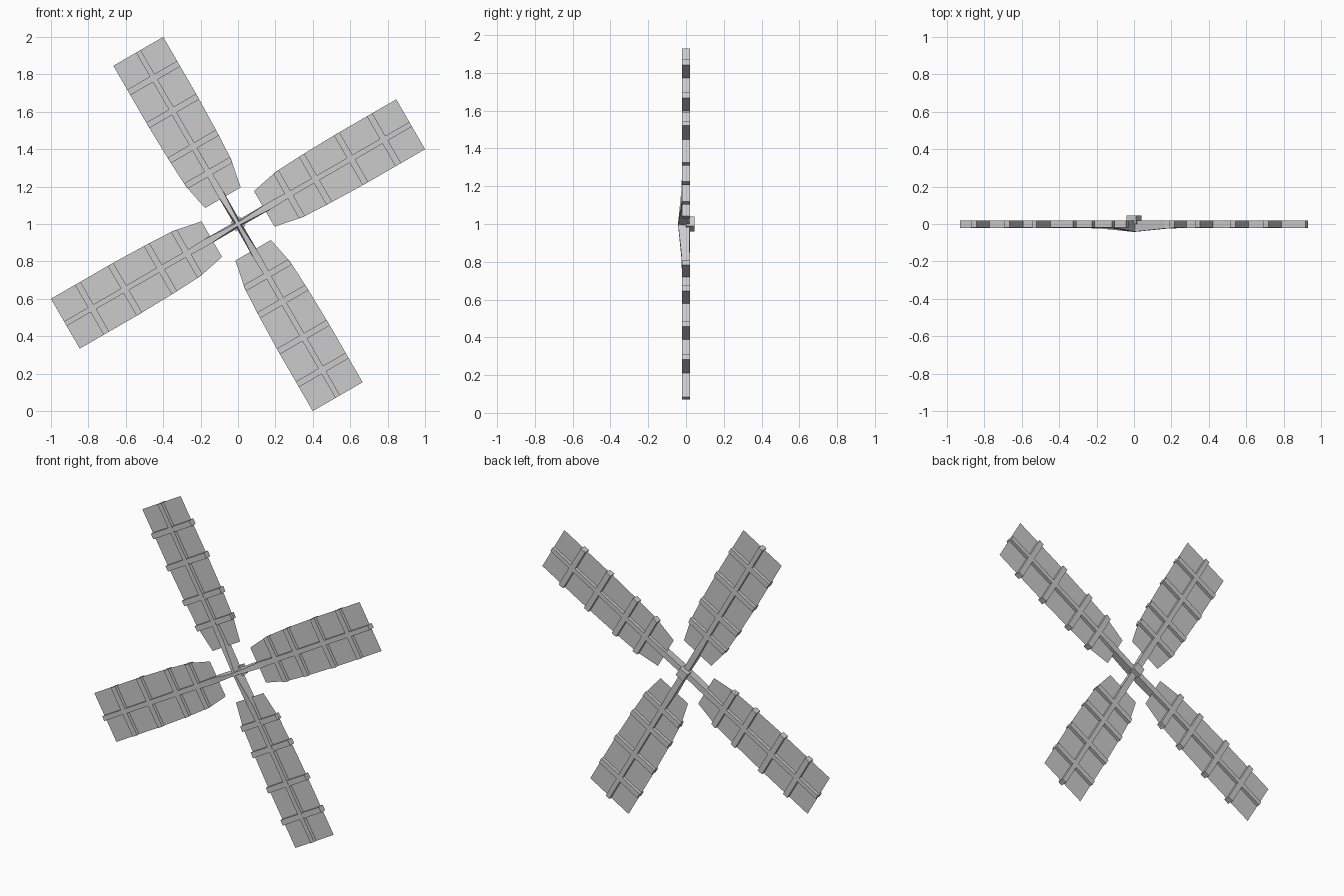
import bpy, bmesh, math
from mathutils import Matrix

if "Cube" in bpy.data.objects:
    bpy.data.objects.remove(bpy.data.objects["Cube"])

HUB = Matrix.Translation((0, 0, 1))
TIP = 1.066
# half-width of the sail at distances from the hub
OUTLINE = [(0.162, 0.110), (0.315, 0.141), (0.478, 0.149), (0.697, 0.154), (TIP, 0.154)]
RUNGS = [0.315, 0.478, 0.698, 0.901]


def half_width(u):
    for (a, wa), (b, wb) in zip(OUTLINE, OUTLINE[1:]):
        if a <= u <= b:
            return wa + (wb - wa) * (u - a) / (b - a)


def finish(name, bm, matrix):
    bmesh.ops.recalc_face_normals(bm, faces=bm.faces[:])
    me = bpy.data.meshes.new(name)
    bm.to_mesh(me)
    bm.free()
    ob = bpy.data.objects.new(name, me)
    ob.matrix_world = matrix
    bpy.context.collection.objects.link(ob)
    return ob


def loft(name, sections, matrix):
    """Join four-point sections into a closed solid."""
    bm = bmesh.new()
    rings = [[bm.verts.new(p) for p in s] for s in sections]
    for r, s in zip(rings, rings[1:]):
        for i in range(4):
            j = (i + 1) % 4
            bm.faces.new((r[i], r[j], s[j], s[i]))
    bm.faces.new(rings[0])
    bm.faces.new(rings[-1])
    return finish(name, bm, matrix)


def sail(matrix):
    # single thin sheet, split along the spar
    bm = bmesh.new()
    rows = [[bm.verts.new((u, 0, v)) for v in (-w, 0, w)] for u, w in OUTLINE]
    for a, b in zip(rows, rows[1:]):
        for i in range(2):
            bm.faces.new((a[i], b[i], b[i + 1], a[i + 1]))
    finish("sail_sheet", bm, matrix)


def spar(matrix):
    # distance, front y, back y, front half-width, back half-width
    stations = [(0.0, -0.042, 0.018, 0.008, 0.018),
                (0.20, -0.024, 0.02, 0.019, 0.019),
                (0.32, -0.021, 0.02, 0.015, 0.015),
                (TIP, -0.021, 0.02, 0.014, 0.014)]
    loft("spar", [[(u, f, -wf), (u, f, wf), (u, b, wb), (u, b, -wb)]
                  for u, f, b, wf, wb in stations], matrix)


def rung(u, matrix):
    # cross bar with ends following the sail edge
    a, b = u - 0.017, u + 0.017
    secs = []
    for s in (-1, 1):
        va, vb = s * half_width(a), s * half_width(b)
        secs.append([(a, -0.02, va), (b, -0.02, vb), (b, 0.02, vb), (a, 0.02, va)])
    loft("rung", secs, matrix)


# four identical blades
for k in range(4):
    m = HUB @ Matrix.Rotation(-math.radians(30 + 90 * k), 4, 'Y')
    sail(m)
    spar(m)
    for u in RUNGS:
        rung(u, m)

# axle block behind the hub
h = 0.029
loft("axle_block", [[(-h, y, -h), (h, y, -h), (h, y, h), (-h, y, h)] for y in (0.0, 0.046)],
     HUB @ Matrix.Rotation(-math.radians(30), 4, 'Y'))
